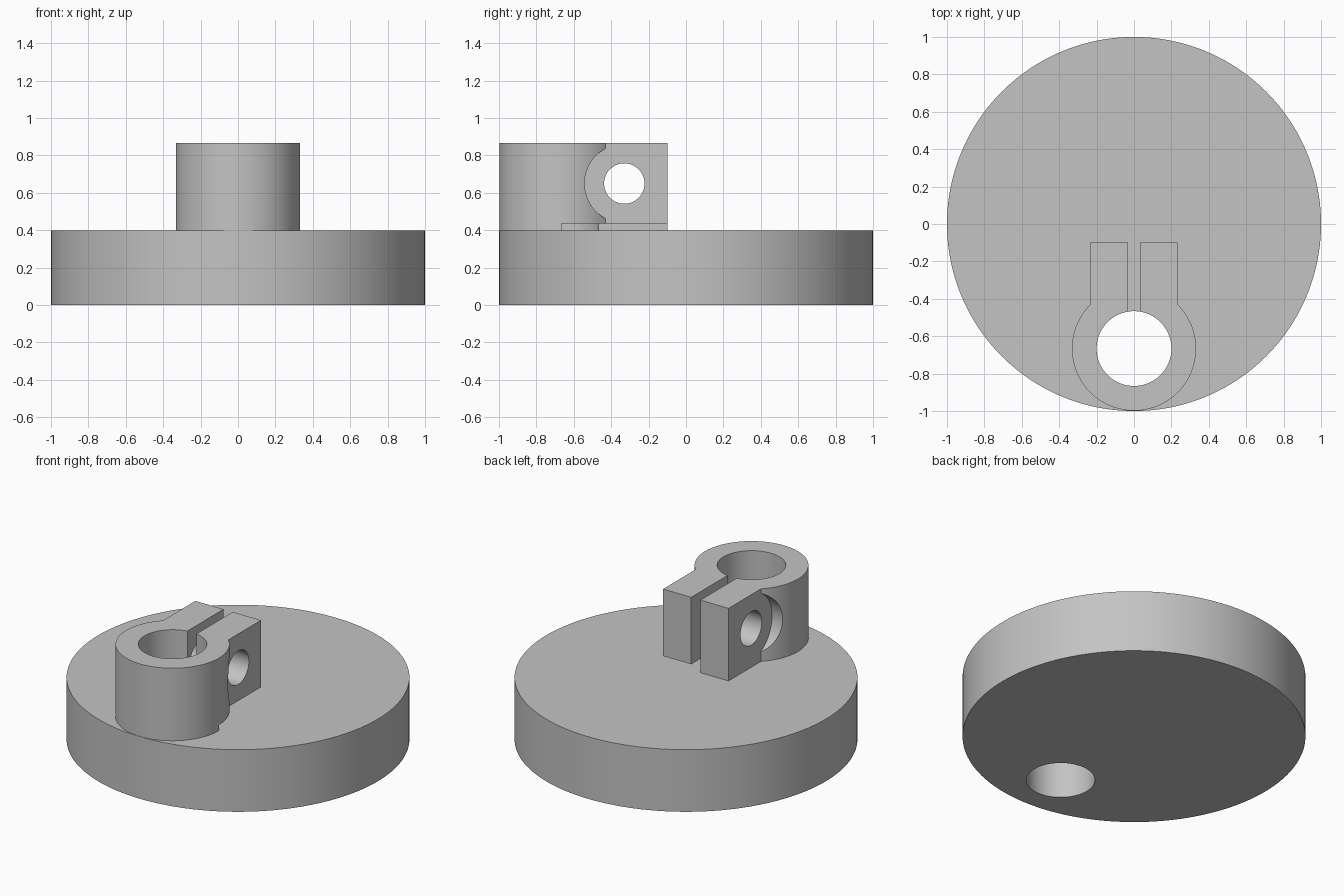
import bpy
import math

cube = bpy.data.objects.get("Cube")
if cube:
    bpy.data.objects.remove(cube, do_unlink=True)

# Main dimensions
BASE_TOP, TOP = 0.40, 0.867
RING_Y, RING_R, BORE_R = -0.666, 0.332, 0.20
LUG_X, LUG_END, SLOT = 0.233, -0.10, 0.033
BOLT_Y, BOLT_Z, BOLT_R, RECESS_R = -0.33, 0.65, 0.108, 0.212
SLIT_TOP = 0.436

grey = bpy.data.materials.new("plain grey")
grey.use_nodes = True
colour = (0.55, 0.55, 0.55, 1)
grey.diffuse_color = colour
grey.node_tree.nodes["Principled BSDF"].inputs["Base Color"].default_value = colour


def cylinder(name, radius, start, end, sides=96):
    """Cylinder between two points that share an x or z axis."""
    mid = [(a + b) / 2 for a, b in zip(start, end)]
    along_x = start[0] != end[0]
    bpy.ops.mesh.primitive_cylinder_add(
        vertices=sides, radius=radius, depth=math.dist(start, end), location=mid,
        rotation=(0, math.pi / 2 if along_x else 0, 0))
    obj = bpy.context.object
    obj.name = name
    return obj


def box(name, low, high):
    bpy.ops.mesh.primitive_cube_add(
        size=1, location=[(a + b) / 2 for a, b in zip(low, high)])
    obj = bpy.context.object
    obj.name = name
    obj.scale = [b - a for a, b in zip(low, high)]
    return obj


def combine(target, tool, operation):
    """Apply a boolean and discard the tool."""
    mod = target.modifiers.new("cut", 'BOOLEAN')
    mod.operation, mod.solver, mod.object = operation, 'EXACT', tool
    bpy.context.view_layer.update()
    graph = bpy.context.evaluated_depsgraph_get()
    mesh = bpy.data.meshes.new_from_object(target.evaluated_get(graph))
    target.modifiers.clear()
    target.data = mesh
    bpy.data.objects.remove(tool, do_unlink=True)


def finish(obj):
    obj.data.materials.clear()
    obj.data.materials.append(grey)
    bpy.ops.object.select_all(action='DESELECT')
    obj.select_set(True)
    bpy.context.view_layer.objects.active = obj
    bpy.ops.object.shade_smooth_by_angle(angle=math.radians(30))


def bore_cutter():
    return cylinder("bore_cutter", BORE_R, (0, RING_Y, -0.2), (0, RING_Y, 1.2))


# Round base with the off-centre bore
base = cylinder("base_disc", 1, (0, 0, 0), (0, 0, BASE_TOP), 160)
combine(base, bore_cutter(), 'DIFFERENCE')
finish(base)

# Clamp ring joined to its lug block
clamp = cylinder("split_clamp", RING_R, (0, RING_Y, BASE_TOP), (0, RING_Y, TOP), 128)
combine(clamp, box("lugs", (-LUG_X, RING_Y, BASE_TOP), (LUG_X, LUG_END, TOP)), 'UNION')
combine(clamp, bore_cutter(), 'DIFFERENCE')

# Slot between the lugs, and the slit that frees one jaw from the base
combine(clamp, box("slot_cutter", (-SLOT, RING_Y, 0.2), (SLOT, 0.1, 1.2)), 'DIFFERENCE')
combine(clamp, box("slit_cutter", (0, RING_Y, 0.2), (0.6, 0.1, SLIT_TOP)), 'DIFFERENCE')

# Cross bolt hole and the round recess on each outer side
combine(clamp, cylinder("bolt_cutter", BOLT_R, (-0.6, BOLT_Y, BOLT_Z),
                        (0.6, BOLT_Y, BOLT_Z), 64), 'DIFFERENCE')
for side in (-1, 1):
    combine(clamp, cylinder("recess_cutter", RECESS_R, (side * LUG_X, BOLT_Y, BOLT_Z),
                            (side * 0.6, BOLT_Y, BOLT_Z)), 'DIFFERENCE')
finish(clamp)
